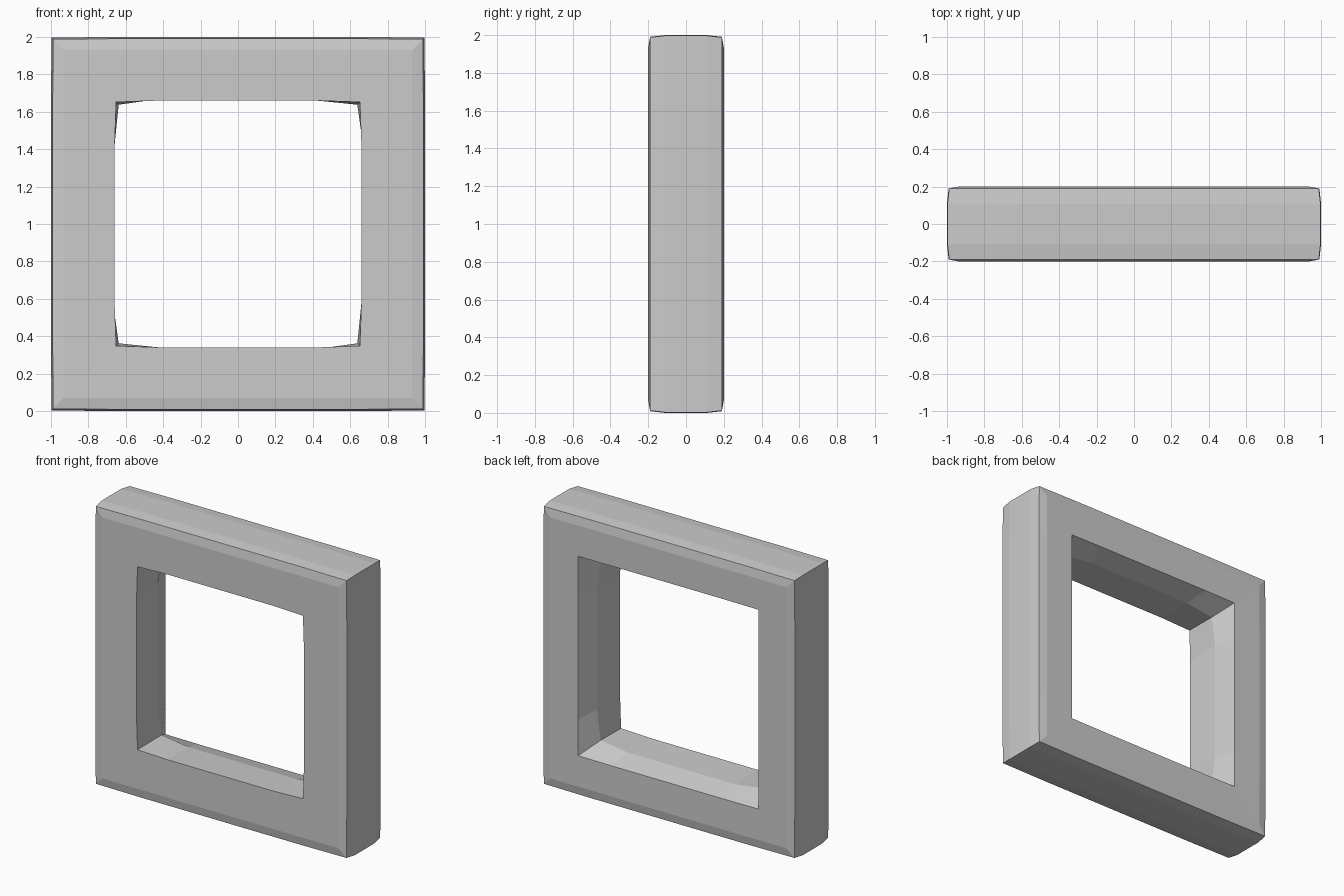
import bpy, bmesh
from mathutils import Matrix, Vector

if "Cube" in bpy.data.objects:
    bpy.data.objects.remove(bpy.data.objects["Cube"])

# Cross-section rings: half size at corners, half size along sides, depth y
RINGS = [
    (0.652, 0.660, -0.200),   # front edge of opening
    (0.930, 0.930, -0.201),   # front face
    (0.988, 0.991, -0.190),   # front outer edge
    (0.997, 1.000, -0.110),   # outer wall
    (0.997, 1.000, 0.110),
    (0.988, 0.991, 0.190),    # back outer edge
    (0.930, 0.930, 0.201),    # back face
    (0.710, 0.712, 0.200),    # flared back edge of opening
    (0.638, 0.668, 0.050),    # narrow waist of opening
]


def ring_points(corner, side, y):
    """Square loop, three points per side, corners may differ from sides."""
    t = 0.42 * max(1.0, side / 0.66)
    base = [Vector((corner, y, corner)), Vector((t, y, side)), Vector((-t, y, side))]
    pts = []
    for k in range(4):
        turn = Matrix.Rotation(-k * 1.5707963, 3, 'Y')
        pts += [turn @ p + Vector((0, 0, 1)) for p in base]
    return pts


# Square frame: rings bridged into a closed loop
bm = bmesh.new()
loops = [[bm.verts.new(p) for p in ring_points(*r)] for r in RINGS]
n = len(loops[0])
for i, a in enumerate(loops):
    b = loops[(i + 1) % len(loops)]
    for j in range(n):
        k = (j + 1) % n
        bm.faces.new((a[j], a[k], b[k], b[j]))
bmesh.ops.recalc_face_normals(bm, faces=bm.faces)

mesh = bpy.data.meshes.new("square_frame")
bm.to_mesh(mesh)
bm.free()
frame = bpy.data.objects.new("square_frame", mesh)
bpy.context.collection.objects.link(frame)
